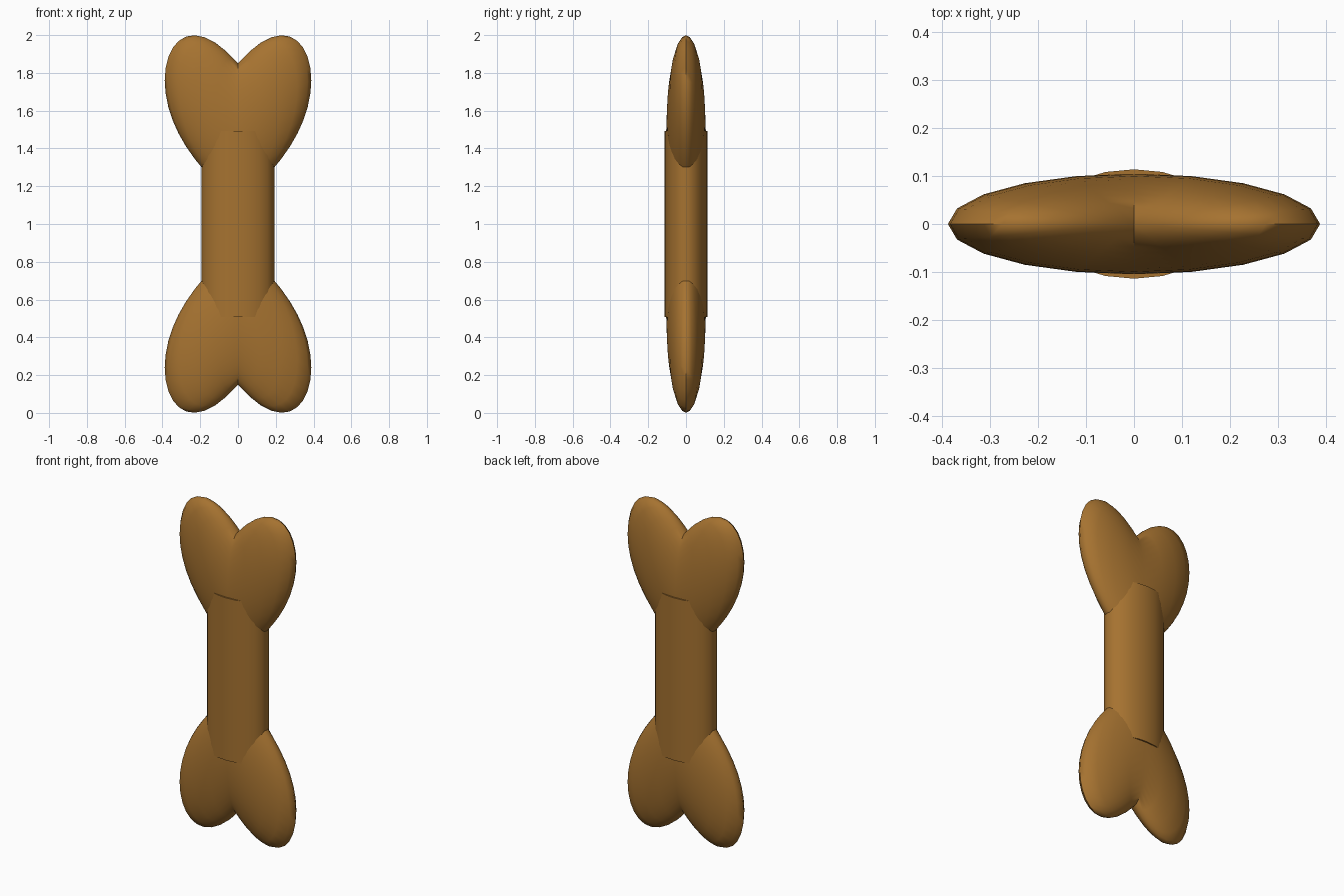
import bpy, bmesh, math
from mathutils import Matrix

if "Cube" in bpy.data.objects:
    bpy.data.objects.remove(bpy.data.objects["Cube"])

SEG = 20
tan = bpy.data.materials.new("biscuit_brown")
tan.diffuse_color = (0.38, 0.17, 0.03, 1)
tan.use_nodes = True
tan.node_tree.nodes["Principled BSDF"].inputs["Base Color"].default_value = tan.diffuse_color


def finish(name, bm, angle):
    bmesh.ops.recalc_face_normals(bm, faces=bm.faces)
    mesh = bpy.data.meshes.new(name)
    bm.to_mesh(mesh)
    bm.free()
    obj = bpy.data.objects.new(name, mesh)
    bpy.context.collection.objects.link(obj)
    mesh.materials.append(tan)
    bpy.ops.object.select_all(action='DESELECT')
    obj.select_set(True)
    bpy.context.view_layer.objects.active = obj
    bpy.ops.object.shade_smooth_by_angle(angle=math.radians(angle))
    return obj


# Heart-shaped knuckle: a flattened sphere lifted towards both sides
def knuckle(name, flip):
    bm = bmesh.new()
    bmesh.ops.create_uvsphere(bm, u_segments=SEG, v_segments=20, radius=1)
    for v in bm.verts:
        s = abs(v.co.x)
        z = 1.48 + 0.39 * s - 0.11 * s * s + v.co.z * (0.37 + 0.06 * s)
        v.co = (v.co.x * 0.388, v.co.y * 0.105, z)
    if flip:
        bm.transform(Matrix.Translation((0, 0, 2)) @ Matrix.Rotation(math.pi, 4, 'Y'))
    finish(name, bm, 60)


knuckle("top_knuckle", False)
knuckle("bottom_knuckle", True)

# Oval shaft between the knuckles
bm = bmesh.new()
bmesh.ops.create_cone(bm, cap_ends=True, segments=SEG, radius1=1, radius2=1, depth=1)
bm.transform(Matrix.Translation((0, 0, 1)) @ Matrix.Diagonal((0.193, 0.114, 0.985, 1)))
finish("shaft", bm, 50)
